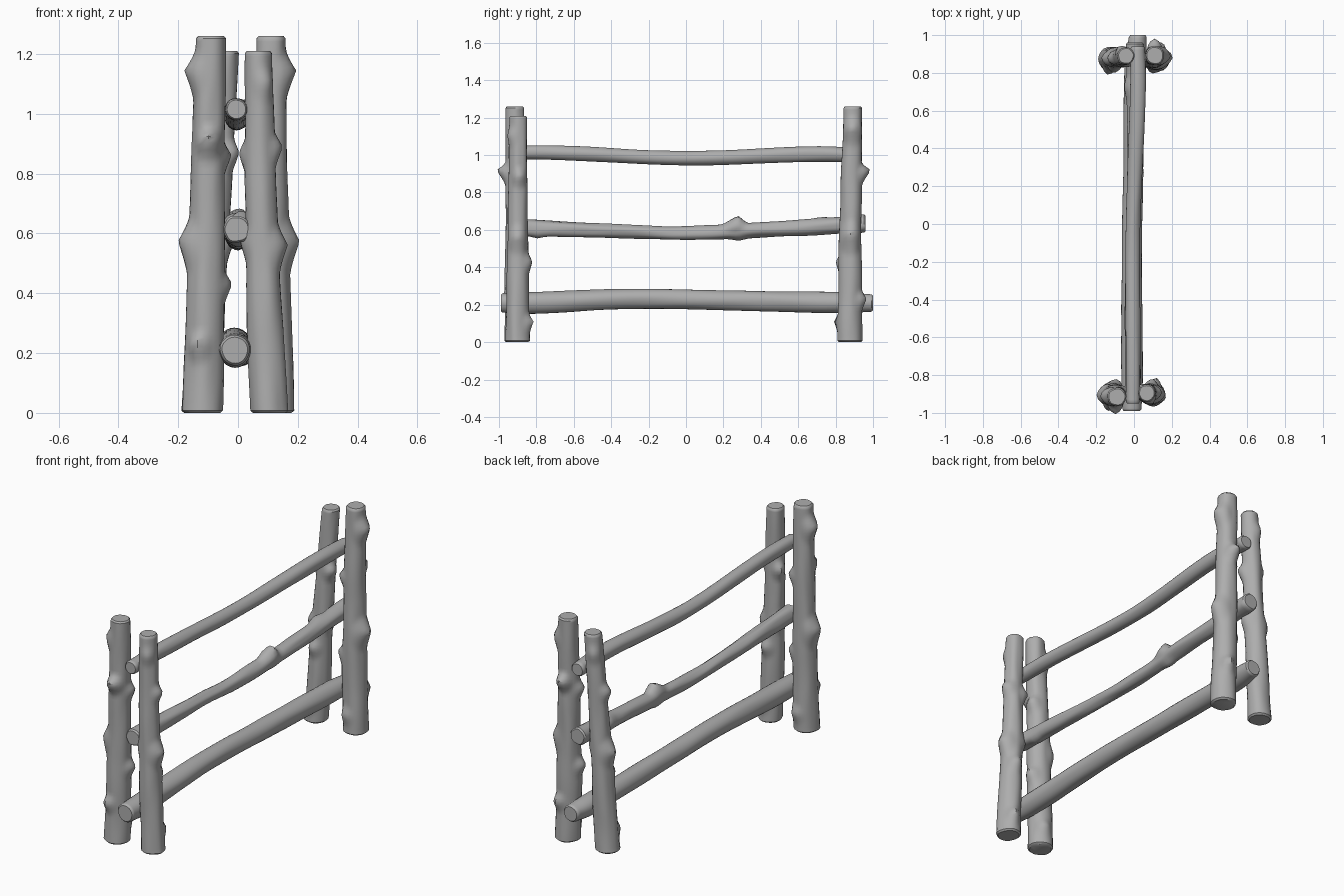
import bpy, bmesh, math
from mathutils import Vector, noise

cube = bpy.data.objects.get("Cube")
if cube:
    bpy.data.objects.remove(cube)

wood = bpy.data.materials.new("grey_wood")
wood.use_nodes = True
GREY = (0.42, 0.42, 0.42, 1)
wood.diffuse_color = GREY
wood.node_tree.nodes["Principled BSDF"].inputs["Base Color"].default_value = GREY

SIDES = 24


def spline(points, steps):
    """Smooth curve of (x, y, z, radius) through the control points."""
    p = [Vector(q) for q in points]
    p = [2 * p[0] - p[1]] + p + [2 * p[-1] - p[-2]]
    out = []
    for a, b, c, d in zip(p, p[1:], p[2:], p[3:]):
        for i in range(steps):
            t = i / steps
            out.append(b + (c - a) * t / 2 + (2 * a - 5 * b + 4 * c - d) * t**2 / 2
                       + (3 * b - a - 3 * c + d) * t**3 / 2)
    return out + [p[-2]]


def log(name, points, axis, knots=(), rough=0.1, seed=0, steps=14):
    """Round log along an axis; knots are (position, angle, height, size)."""
    along = Vector((0, 0, 1)) if axis == 2 else Vector((0, 1, 0))
    side = Vector((1, 0, 0))
    up = Vector((0, 1, 0)) if axis == 2 else Vector((0, 0, 1))
    path = spline(points, steps)
    # worn edge at both ends
    first, last = path[0].copy(), path[-1].copy()
    first[3] *= 0.86
    last[3] *= 0.86
    path[0][axis] += 0.008
    path[-1][axis] -= 0.008
    path = [first] + path + [last]
    bm = bmesh.new()
    rings = []
    for q in path:
        ring = []
        for k in range(SIDES):
            a = 2 * math.pi * k / SIDES
            out = side * math.cos(a) + up * math.sin(a)
            sample = out * 1.3 + along * q[axis] * 4 + Vector((seed * 7.3, seed, 0))
            r = q[3] * (1 + rough * noise.noise(sample))
            slide = 0
            for pos, angle, height, size in knots:
                turn = math.remainder(a - math.radians(angle), 2 * math.pi)
                d = math.hypot((q[axis] - pos) * 0.8, turn * q[3]) / size
                push = height * max(0, 1 - d) ** 1.3
                r += push
                slide += push * 0.4
            ring.append(bm.verts.new(q.xyz + out * r + along * slide))
        rings.append(ring)
    for lo, hi in zip(rings, rings[1:]):
        for k in range(SIDES):
            n = (k + 1) % SIDES
            bm.faces.new((lo[k], lo[n], hi[n], hi[k]))
    bm.faces.new(rings[0][::-1])
    bm.faces.new(rings[-1])
    bmesh.ops.recalc_face_normals(bm, faces=bm.faces)
    mesh = bpy.data.meshes.new(name)
    bm.to_mesh(mesh)
    bm.free()
    mesh.materials.append(wood)
    obj = bpy.data.objects.new(name, mesh)
    bpy.context.collection.objects.link(obj)
    bpy.ops.object.select_all(action="DESELECT")
    obj.select_set(True)
    bpy.context.view_layer.objects.active = obj
    bpy.ops.object.shade_smooth_by_angle(angle=math.radians(40))


# Upright posts, leaning slightly and tapering upward
TALL = [(1.13, 180, 0.035, 0.07), (0.9, 270, 0.05, 0.05), (0.56, 180, 0.035, 0.08),
        (0.42, 10, 0.03, 0.05), (0.85, 20, 0.03, 0.05), (0.22, 250, 0.03, 0.05),
        (0.1, 70, 0.02, 0.05)]
SHORT = [(1.1, 300, 0.015, 0.05), (0.88, 10, 0.03, 0.05), (0.55, 0, 0.03, 0.07),
         (0.57, 170, 0.025, 0.06), (0.86, 150, 0.03, 0.05), (0.42, 80, 0.025, 0.05),
         (0.1, 75, 0.025, 0.05)]


def turned(knots):
    return [(z, angle + 180, h, s) for z, angle, h, s in knots]


log("front_right_post", [(-0.118, -0.905, 0, 0.067), (-0.105, -0.905, 0.6, 0.06),
                         (-0.09, -0.915, 1.26, 0.05)], 2, TALL, seed=1, steps=36)
log("front_left_post", [(0.103, -0.9, 0, 0.064), (0.08, -0.9, 0.6, 0.054),
                        (0.068, -0.895, 1.21, 0.046)], 2, SHORT, seed=2, steps=36)
log("back_left_post", [(0.122, 0.875, 0, 0.067), (0.11, 0.88, 0.6, 0.06),
                       (0.11, 0.892, 1.26, 0.05)], 2, turned(TALL), seed=3, steps=36)
log("back_right_post", [(-0.125, 0.875, 0, 0.064), (-0.085, 0.88, 0.6, 0.054),
                        (-0.042, 0.89, 1.21, 0.046)], 2, turned(SHORT), seed=4, steps=36)

# Cross rails, gently bowed, resting between each pair of posts
log("top_rail", [(-0.005, -0.95, 1.015, 0.036), (-0.005, -0.65, 1.012, 0.039),
                 (-0.005, 0, 0.983, 0.038), (0.02, 0.65, 1.005, 0.042),
                 (0.02, 0.94, 0.998, 0.038)], 1, rough=0.06, seed=5)
log("middle_rail", [(-0.005, -0.93, 0.612, 0.046), (-0.01, -0.3, 0.592, 0.036),
                    (-0.005, 0, 0.583, 0.037), (0.005, 0.4, 0.6, 0.041),
                    (0.005, 0.96, 0.632, 0.047)], 1,
    [(0.26, 80, 0.05, 0.06), (-0.8, 280, 0.015, 0.05), (0.28, 270, 0.012, 0.05),
     (0.72, 150, 0.02, 0.06)], rough=0.16, seed=6, steps=20)
log("bottom_rail", [(-0.01, -0.99, 0.21, 0.05), (-0.01, -0.8, 0.211, 0.058),
                    (-0.012, -0.25, 0.232, 0.053), (-0.005, 0.25, 0.222, 0.053),
                    (0.005, 0.8, 0.21, 0.056), (0.02, 1.0, 0.208, 0.046)], 1,
    rough=0.06, seed=7)
